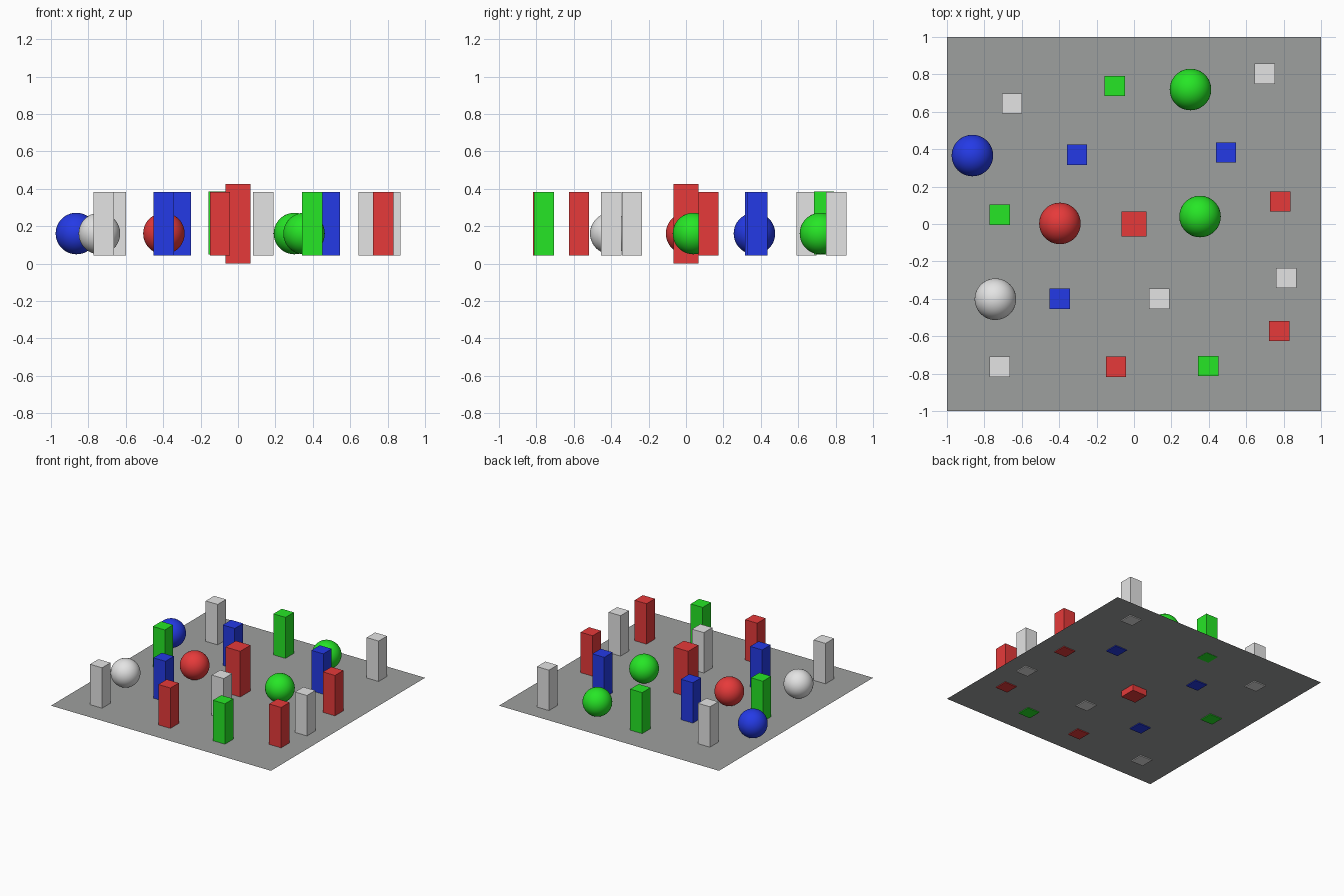
import bpy, bmesh
from mathutils import Matrix

if "Cube" in bpy.data.objects:
    bpy.data.objects.remove(bpy.data.objects["Cube"])

GROUND = 0.05


def material(name, rgb):
    lin = [((c / 255 + 0.055) / 1.055) ** 2.4 for c in rgb]
    m = bpy.data.materials.new(name)
    m.diffuse_color = (*lin, 1)
    m.use_nodes = True
    m.node_tree.nodes["Principled BSDF"].inputs["Base Color"].default_value = m.diffuse_color
    return m


MATS = {
    "red": material("red", (230, 58, 58)),
    "green": material("green", (38, 230, 38)),
    "blue": material("blue", (36, 58, 230)),
    "white": material("white", (228, 228, 228)),
    "grey": material("grey", (158, 160, 159)),
}


def add(name, colour, bm):
    mesh = bpy.data.meshes.new(name)
    bm.to_mesh(mesh)
    bm.free()
    mesh.materials.append(MATS[colour])
    ob = bpy.data.objects.new(name, mesh)
    bpy.context.collection.objects.link(ob)
    return ob


def pillar(name, colour, x, y, width, z0, z1):
    bm = bmesh.new()
    m = Matrix.Translation((x, y, (z0 + z1) / 2)) @ Matrix.Diagonal((width, width, z1 - z0, 1))
    bmesh.ops.create_cube(bm, size=1, matrix=m)
    add(name, colour, bm)


def ball(name, colour, x, y, r=0.111):
    bm = bmesh.new()
    bmesh.ops.create_uvsphere(bm, u_segments=48, v_segments=24, radius=r)
    for f in bm.faces:
        f.smooth = True
    add(name, colour, bm).location = (x, y, GROUND + r)


# Thin floor sheet
bm = bmesh.new()
bmesh.ops.create_grid(bm, x_segments=1, y_segments=1, size=1,
                      matrix=Matrix.Translation((0, 0, GROUND)))
add("floor", "grey", bm)

# Tall centre pillar pushed through the floor
pillar("centre_pillar", "red", 0, 0, 0.134, 0.0, 0.425)

# Scattered pillars
PILLARS = {
    "white": [(-0.652, 0.644), (0.70, 0.803), (0.813, -0.289), (0.134, -0.40), (-0.717, -0.764)],
    "green": [(-0.102, 0.738), (-0.717, 0.05), (0.396, -0.759)],
    "blue": [(-0.305, 0.37), (0.492, 0.382), (-0.396, -0.40)],
    "red": [(0.781, 0.12), (0.776, -0.572), (-0.096, -0.764)],
}
for colour, spots in PILLARS.items():
    for i, (x, y) in enumerate(spots, 1):
        lift = 0.005 if (colour, i) == ("green", 1) else 0
        pillar(f"{colour}_pillar_{i}", colour, x, y, 0.109, 0.043 + lift, 0.382 + lift)

# Balls resting on the floor
BALLS = [("blue", -0.864, 0.366), ("green", 0.302, 0.719), ("red", -0.396, 0.003),
         ("green", 0.353, 0.04), ("white", -0.741, -0.402)]
for i, (colour, x, y) in enumerate(BALLS, 1):
    ball(f"{colour}_ball_{i}", colour, x, y)
